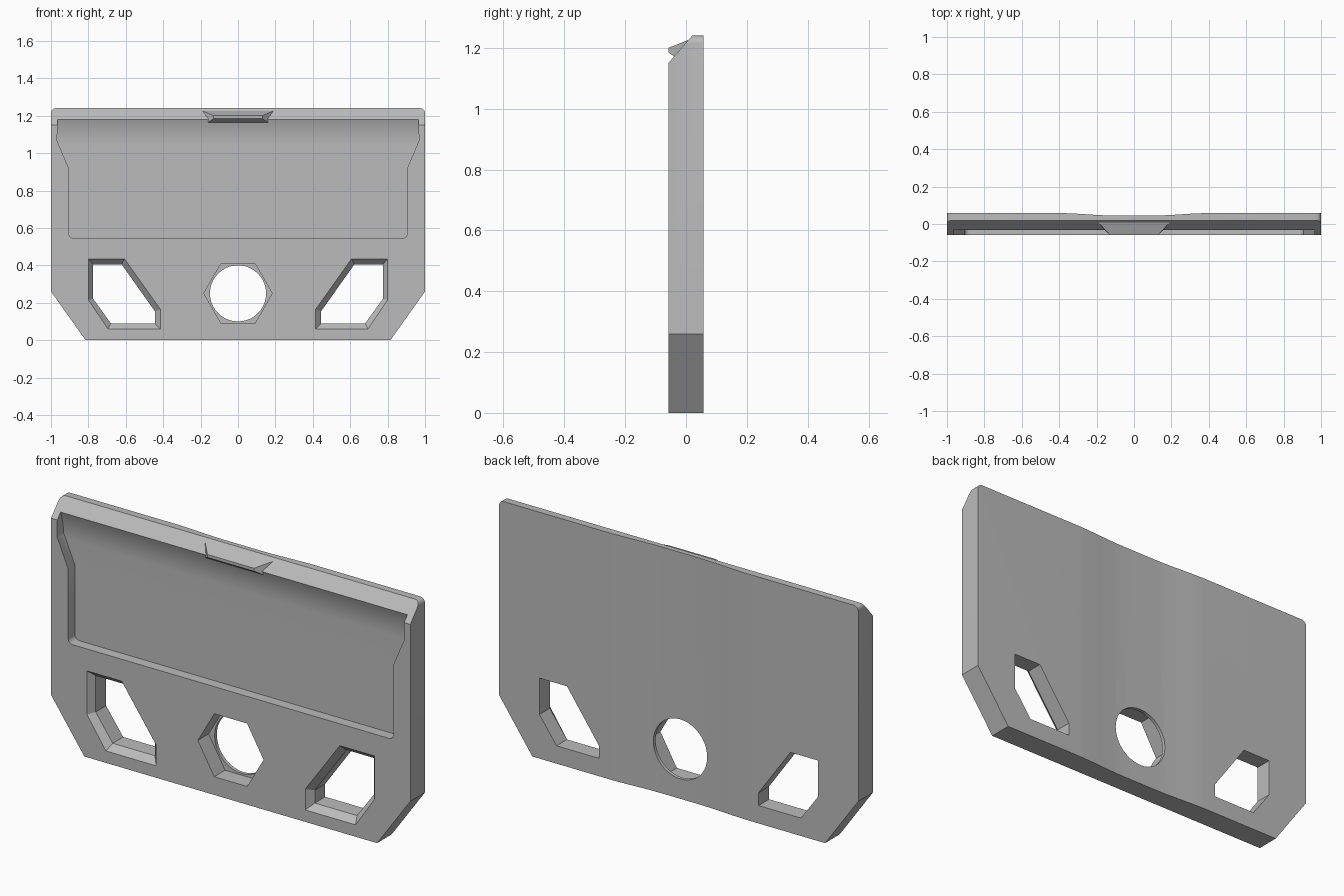
import bpy, bmesh, math
from mathutils import Vector

cube = bpy.data.objects.get("Cube")
if cube:
    bpy.data.objects.remove(cube, do_unlink=True)

grey = bpy.data.materials.new("plain grey")
grey.use_nodes = True
GREY = (0.5, 0.5, 0.5, 1)
grey.diffuse_color = GREY
grey.node_tree.nodes["Principled BSDF"].inputs["Base Color"].default_value = GREY

HALF = 0.058      # half the plate thickness
FLOOR = -0.005    # depth of the tray floor


def loft(name, first, second):
    """Solid between two matching loops of 3D points."""
    bm = bmesh.new()
    a = [bm.verts.new(p) for p in first]
    b = [bm.verts.new(p) for p in second]
    bm.faces.new(a)
    bm.faces.new(b[::-1])
    for i in range(len(a)):
        j = (i + 1) % len(a)
        bm.faces.new((a[j], a[i], b[i], b[j]))
    bmesh.ops.recalc_face_normals(bm, faces=bm.faces)
    mesh = bpy.data.meshes.new(name)
    bm.to_mesh(mesh)
    bm.free()
    mesh.materials.append(grey)
    ob = bpy.data.objects.new(name, mesh)
    bpy.context.collection.objects.link(ob)
    return ob


def front_prism(name, outline, y0, y1, outline2=None):
    return loft(name, [(x, y0, z) for x, z in outline],
                [(x, y1, z) for x, z in outline2 or outline])


def side_prism(name, profile, half_width):
    return loft(name, [(-half_width, y, z) for y, z in profile],
                [(half_width, y, z) for y, z in profile])


def combine(target, tool, operation="DIFFERENCE"):
    """Apply a boolean and discard the tool."""
    mod = target.modifiers.new("boolean", "BOOLEAN")
    mod.operation, mod.solver, mod.object = operation, "EXACT", tool
    bpy.context.view_layer.objects.active = target
    bpy.ops.object.modifier_apply(modifier=mod.name)
    bpy.data.objects.remove(tool, do_unlink=True)


def mirrored(half):
    """Complete an outline from its +x half, listed bottom to top."""
    return half + [(-x, z) for x, z in reversed(half)]


def corner(cx, cz, r, start, steps=5):
    return [(cx + r * math.cos(a), cz + r * math.sin(a))
            for a in (math.radians(start + 90 * i / steps) for i in range(steps + 1))]


# Plate with cut lower corners and rounded upper corners
plate = front_prism("mounting_plate", mirrored(
    [(0.815, 0), (1, 0.26)] + corner(0.975, 1.215, 0.025, 0)), -HALF, HALF)

# Sloping front of the top edge
combine(plate, side_prism("top_slope_cutter",
        [(-HALF - 0.0867, 1.05), (0.02 + 0.0867, 1.34), (-0.15, 1.34)], 1.2))

# Shallow hollow across the back
steps = 16
curve = [(-0.4 + 0.8 * i / steps) for i in range(steps + 1)]
hollow = [(x, HALF - 0.013 * (0.5 + 0.5 * math.cos(math.pi * max(0, abs(x) - 0.1) / 0.3)))
          for x in curve[1:-1]]
hollow = [(-0.4, HALF + 0.001)] + hollow + [(0.4, HALF + 0.001), (0.4, 0.1), (-0.4, 0.1)]
combine(plate, loft("back_cutter", [(x, y, -0.1) for x, y in hollow],
                    [(x, y, 1.4) for x, y in hollow]))

# Front tray with a curved underside beneath the lip and wider ears at the top
scoop = [(FLOOR - (FLOOR + 0.032) * (i / 8) ** 2, 1.04 + 0.14 * i / 8) for i in range(9)]
tray = side_prism("tray_cutter", [(-0.1, 0.545), (FLOOR, 0.545)] + scoop + [(-0.1, 1.18)], 1.0)
round_foot = [(x, z) for x, z in corner(0.88, 0.57, 0.025, 270)]
combine(tray, front_prism("tray_outline", mirrored(
    round_foot + [(0.905, 0.92), (0.967, 1.065), (0.963, 1.3)]), -0.2, 0.2), "INTERSECT")
combine(plate, tray)

# Angled side openings with a bevelled front rim
rim = [(0.8, 0.435), (0.607, 0.435), (0.415, 0.165), (0.415, 0.06), (0.695, 0.06), (0.8, 0.215)]
bore = [(0.775, 0.405), (0.622, 0.405), (0.445, 0.155), (0.445, 0.09), (0.68, 0.09), (0.775, 0.222)]
for side in (-1, 1):
    flip = lambda pts: [(side * x, z) for x, z in pts]
    combine(plate, front_prism("opening_cutter", flip(bore), -0.1, 0.1))
    combine(plate, front_prism("rim_cutter", flip(rim), -HALF - 0.0001, -0.025, flip(bore)))

# Central hexagonal pocket with a round through hole
def ring(r, n):
    return [(r * math.cos(math.tau * i / n), 0.25 + r * math.sin(math.tau * i / n)) for i in range(n)]

combine(plate, front_prism("pocket_cutter", ring(0.183, 6), -0.1, 0.028))
combine(plate, front_prism("hole_cutter", ring(0.15, 40), -0.1, 0.1))

# Small latch tab on the top slope
half_tab = [(0.19, 0.008, 1.226), (0.13, -HALF, 1.2), (0.13, -HALF, 1.185), (0.16, -0.03, 1.165)]
loft("latch_tab", [(-x, y, z) for x, y, z in half_tab], half_tab)

# Smooth curved areas while keeping edges sharp
bpy.ops.object.select_all(action="DESELECT")
plate.select_set(True)
bpy.context.view_layer.objects.active = plate
bpy.ops.object.shade_smooth_by_angle(angle=math.radians(25))
